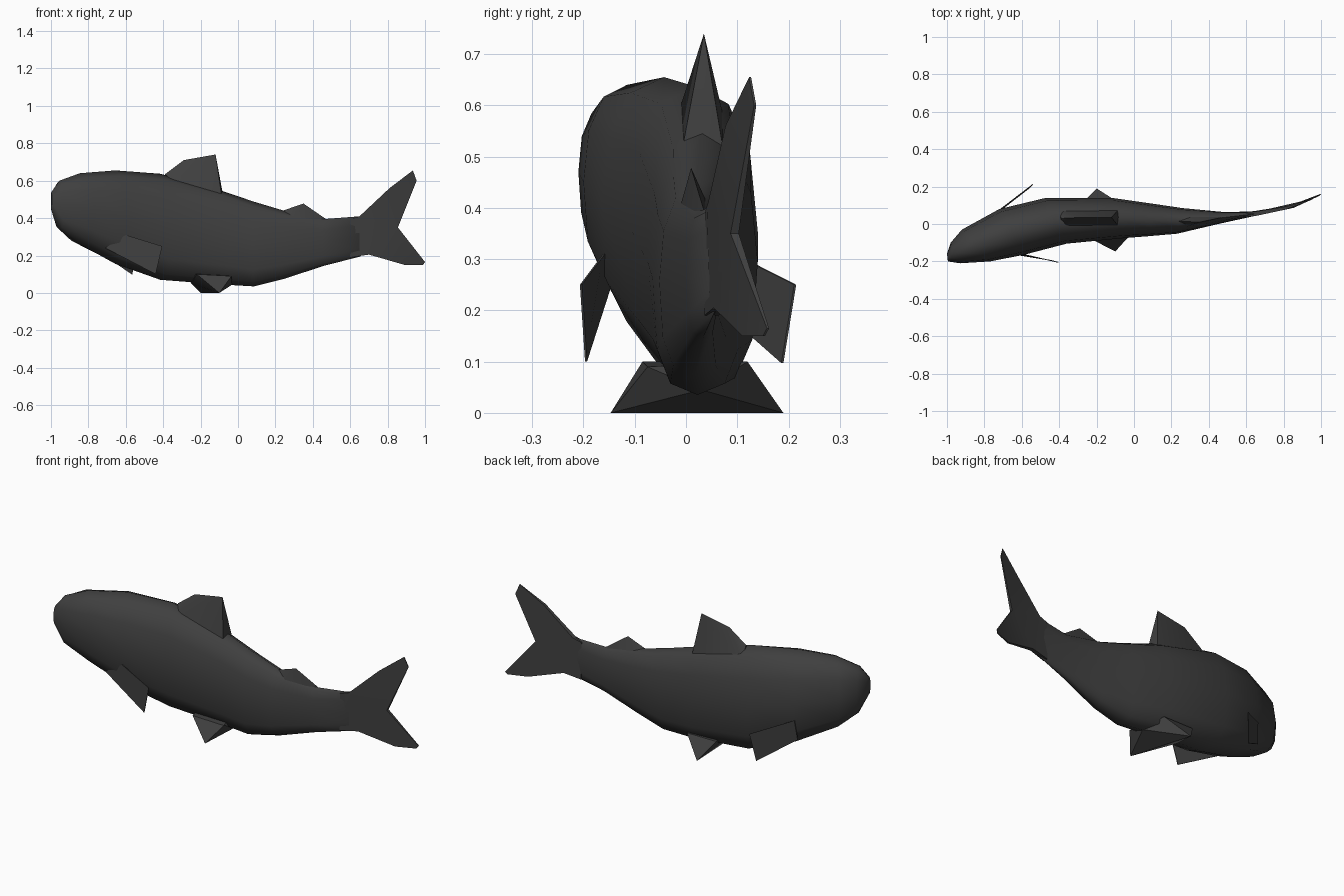
import bpy, bmesh, math
from mathutils import Vector

cube = bpy.data.objects.get("Cube")
if cube:
    bpy.data.objects.remove(cube)

skin = bpy.data.materials.new("dark_grey_skin")
skin.use_nodes = True
GREY = (0.05, 0.05, 0.05, 1)
skin.diffuse_color = GREY
skin.node_tree.nodes["Principled BSDF"].inputs["Base Color"].default_value = GREY


def finish(name, bm, angle):
    bmesh.ops.recalc_face_normals(bm, faces=bm.faces)
    mesh = bpy.data.meshes.new(name)
    bm.to_mesh(mesh)
    bm.free()
    mesh.materials.append(skin)
    obj = bpy.data.objects.new(name, mesh)
    bpy.context.collection.objects.link(obj)
    bpy.ops.object.select_all(action="DESELECT")
    obj.select_set(True)
    bpy.context.view_layer.objects.active = obj
    bpy.ops.object.shade_smooth_by_angle(angle=math.radians(angle))
    return obj


def power(v, p):
    return math.copysign(abs(v) ** p, v)


def loft(name, stations, sides=12):
    """Skin of rounded rings, each given by its left and right flank and height range."""
    bm = bmesh.new()
    rings = []
    for lx, ly, rx, ry, low, high in stations:
        left, right = Vector((lx, ly, 0)), Vector((rx, ry, 0))
        mid, half = (left + right) / 2, (left - right) / 2
        ring = []
        for k in range(sides):
            a = math.tau * k / sides
            s, c = math.sin(a), math.cos(a)
            p = 0.9 if s > 0 else 0.72
            point = mid + half * power(c, p)
            point.z = (low + high) / 2 + (high - low) / 2 * power(s, p)
            ring.append(bm.verts.new(point))
        rings.append(ring)
    for r0, r1 in zip(rings, rings[1:]):
        for k in range(sides):
            n = (k + 1) % sides
            bm.faces.new((r0[k], r0[n], r1[n], r1[k]))
    bm.faces.new(rings[0])
    bm.faces.new(rings[-1])
    return finish(name, bm, 60)


def hull(name, points):
    """Wedge-shaped fin as the convex hull of its corners."""
    bm = bmesh.new()
    for p in points:
        bm.verts.new(p)
    result = bmesh.ops.convex_hull(bm, input=bm.verts)
    bmesh.ops.delete(bm, geom=result["geom_interior"], context="VERTS")
    return finish(name, bm, 35)


def plate(name, outline, faces):
    """Thin fin: outline corners are (x, y, z, half thickness)."""
    bm = bmesh.new()
    near = [bm.verts.new((x, y - t, z)) for x, y, z, t in outline]
    far = [bm.verts.new((x, y + t, z)) for x, y, z, t in outline]
    for f in faces:
        bm.faces.new([near[i] for i in f])
        bm.faces.new([far[i] for i in reversed(f)])
    for i in range(len(outline)):
        j = (i + 1) % len(outline)
        bm.faces.new((near[i], near[j], far[j], far[i]))
    return finish(name, bm, 40)


# Body, bending from the nose to the tail root
loft("body", [
    (-1.0, -.16, -.995, -.2, .44, .54),
    (-.98, -.10, -.93, -.21, .34, .60),
    (-.92, -.03, -.77, -.20, .26, .64),
    (-.72, .08, -.59, -.165, .155, .655),
    (-.47, .14, -.36, -.105, .07, .637),
    (-.12, .14, -.05, -.075, .045, .545),
    (.09, .11, .08, -.065, .035, .488),
    (.26, .085, .23, -.052, .075, .44),
    (.47, .065, .45, 0, .145, .395),
    (.66, .066, .65, .044, .195, .41),
])

# Forked tail fin, curving to the left
plate("tail_fin", [
    (.60, .05, .395, .012), (.65, .055, .41, .012), (.81, .085, .56, .008),
    (.935, .125, .655, .002), (.955, .135, .60, .002), (.855, .095, .35, .008),
    (1.0, .16, .165, .002), (.99, .152, .15, .002), (.89, .115, .15, .005),
    (.70, .065, .205, .011), (.60, .05, .19, .014),
], [(0, 1, 5, 9, 10), (1, 2, 5), (2, 3, 4, 5), (9, 5, 8), (5, 6, 7, 8)])

# Dorsal fins
hull("front_dorsal_fin", [
    (-.39, .03, .635), (-.29, .035, .71), (-.12, .035, .74),
    (-.40, -.02, .57), (-.40, .075, .57),
    (-.085, -.01, .50), (-.085, .075, .50), (-.083, .035, .54),
])
hull("rear_dorsal_fin", [
    (.24, .015, .44), (.35, .01, .478), (.47, .035, .395),
    (.28, -.015, .39), (.28, .05, .39), (.44, .02, .35), (.44, .05, .35),
])

# Belly fins, flaring out to both sides
hull("belly_fins", [
    (-.20, .19, 0), (-.10, -.147, 0),
    (-.27, .12, .10), (-.09, .12, .10),
    (-.22, -.085, .10), (-.035, -.075, .09),
    (-.25, .03, .05), (-.03, .03, .045),
])

# Side fins, spread backwards
T = .002
for name, corners in {
    "right_side_fin": [(-.60, -.16, .31), (-.405, -.205, .25),
                       (-.44, -.195, .10), (-.71, -.15, .24)],
    "left_side_fin": [(-.72, .075, .32), (-.54, .213, .25),
                      (-.565, .188, .097), (-.73, .06, .21)],
}.items():
    plate(name, [c + (T,) for c in corners], [(0, 1, 2, 3)])
